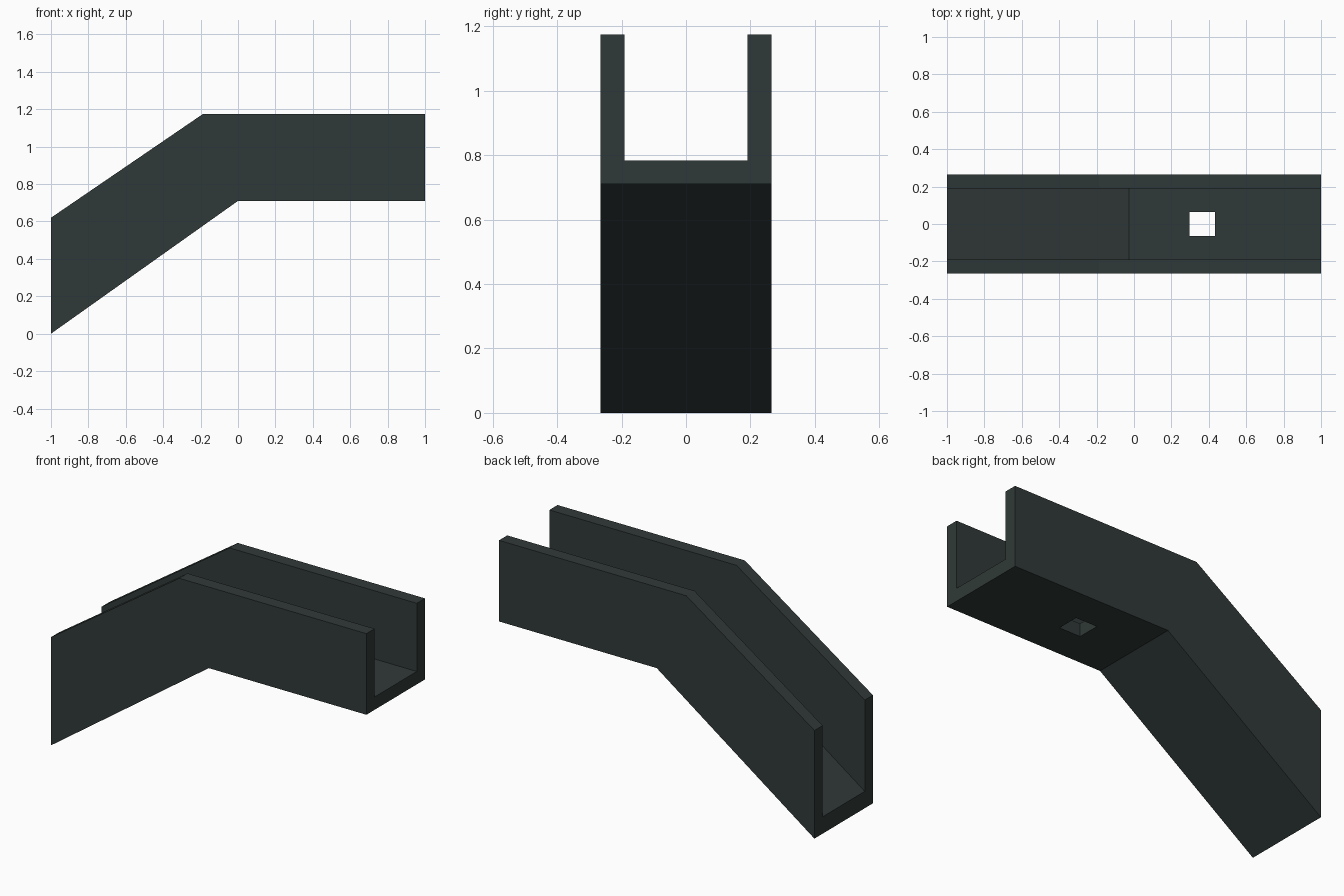
import bpy, bmesh

if "Cube" in bpy.data.objects:
    bpy.data.objects.remove(bpy.data.objects["Cube"])

HALF_W = 0.265     # half width of the channel
HALF_IN = 0.191    # half width of the gap between the walls

mat = bpy.data.materials.new("dark slate green")
mat.diffuse_color = (0.030, 0.042, 0.040, 1)
mat.use_nodes = True
mat.node_tree.nodes["Principled BSDF"].inputs["Base Color"].default_value = mat.diffuse_color


def prism(name, profile, half_width):
    """Extrude a closed x-z profile symmetrically along y."""
    bm = bmesh.new()
    face = bm.faces.new([bm.verts.new((x, -half_width, z)) for x, z in profile])
    ext = bmesh.ops.extrude_face_region(bm, geom=[face])
    moved = [v for v in ext["geom"] if isinstance(v, bmesh.types.BMVert)]
    bmesh.ops.translate(bm, verts=moved, vec=(0, 2 * half_width, 0))
    bmesh.ops.recalc_face_normals(bm, faces=bm.faces)
    mesh = bpy.data.meshes.new(name)
    bm.to_mesh(mesh)
    bm.free()
    mesh.materials.append(mat)
    obj = bpy.data.objects.new(name, mesh)
    bpy.context.collection.objects.link(obj)
    return obj


def cut(target, cutter):
    mod = target.modifiers.new("cut " + cutter.name, "BOOLEAN")
    mod.operation = "DIFFERENCE"
    mod.solver = "EXACT"
    mod.object = cutter
    bpy.context.view_layer.objects.active = target
    bpy.ops.object.modifier_apply(modifier=mod.name)
    bpy.data.objects.remove(cutter)


# Bent solid block: sloping left half, level right half
channel = prism("bent_channel", [(-1, 0), (0, 0.71), (1, 0.71), (1, 1.175),
                                 (-0.187, 1.175), (-1, 0.62)], HALF_W)

# Open trough between the two side walls
cut(channel, prism("trough_cutter", [(-1.1, 0.026), (-0.028, 0.784), (1.1, 0.784),
                                     (1.1, 1.5), (-1.1, 1.5)], HALF_IN))

# Square drain hole through the level floor
cut(channel, prism("hole_cutter", [(0.298, 0.6), (0.433, 0.6),
                                   (0.433, 0.9), (0.298, 0.9)], 0.065))
